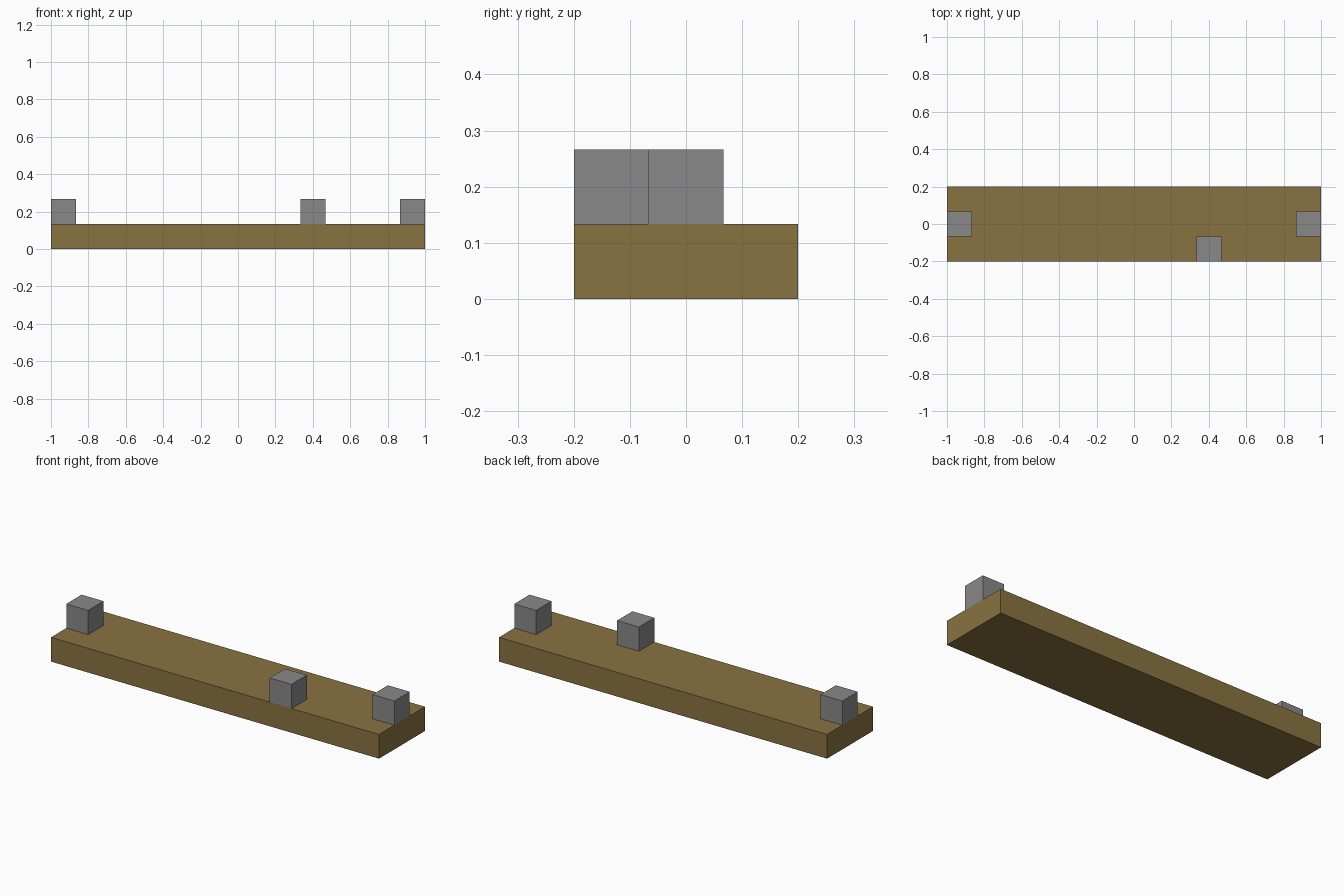
import bpy

cube = bpy.data.objects.get("Cube")
if cube:
    bpy.data.objects.remove(cube, do_unlink=True)

U = 2 / 15  # edge length of one block


def material(name, rgb):
    mat = bpy.data.materials.new(name)
    mat.use_nodes = True
    colour = (*rgb, 1)
    mat.diffuse_color = colour
    mat.node_tree.nodes["Principled BSDF"].inputs["Base Color"].default_value = colour
    return mat


def box(name, size, centre, mat):
    bpy.ops.mesh.primitive_cube_add(size=1, location=centre)
    obj = bpy.context.object
    obj.name = name
    obj.scale = size
    bpy.ops.object.transform_apply(location=False, rotation=False, scale=True)
    obj.data.materials.append(mat)
    return obj


wood = material("brown wood", (0.25, 0.17, 0.053))
stone = material("grey stone", (0.25, 0.25, 0.25))

# Long plank
box("plank", (15 * U, 3 * U, U), (0, 0, U / 2), wood)

# Blocks standing on the plank: one at each end, one on the front edge
blocks = {"right_end_block": (-7, 0), "left_end_block": (7, 0), "front_edge_block": (3, -1)}
for name, (x, y) in blocks.items():
    box(name, (U, U, U), (x * U, y * U, 1.5 * U), stone)
